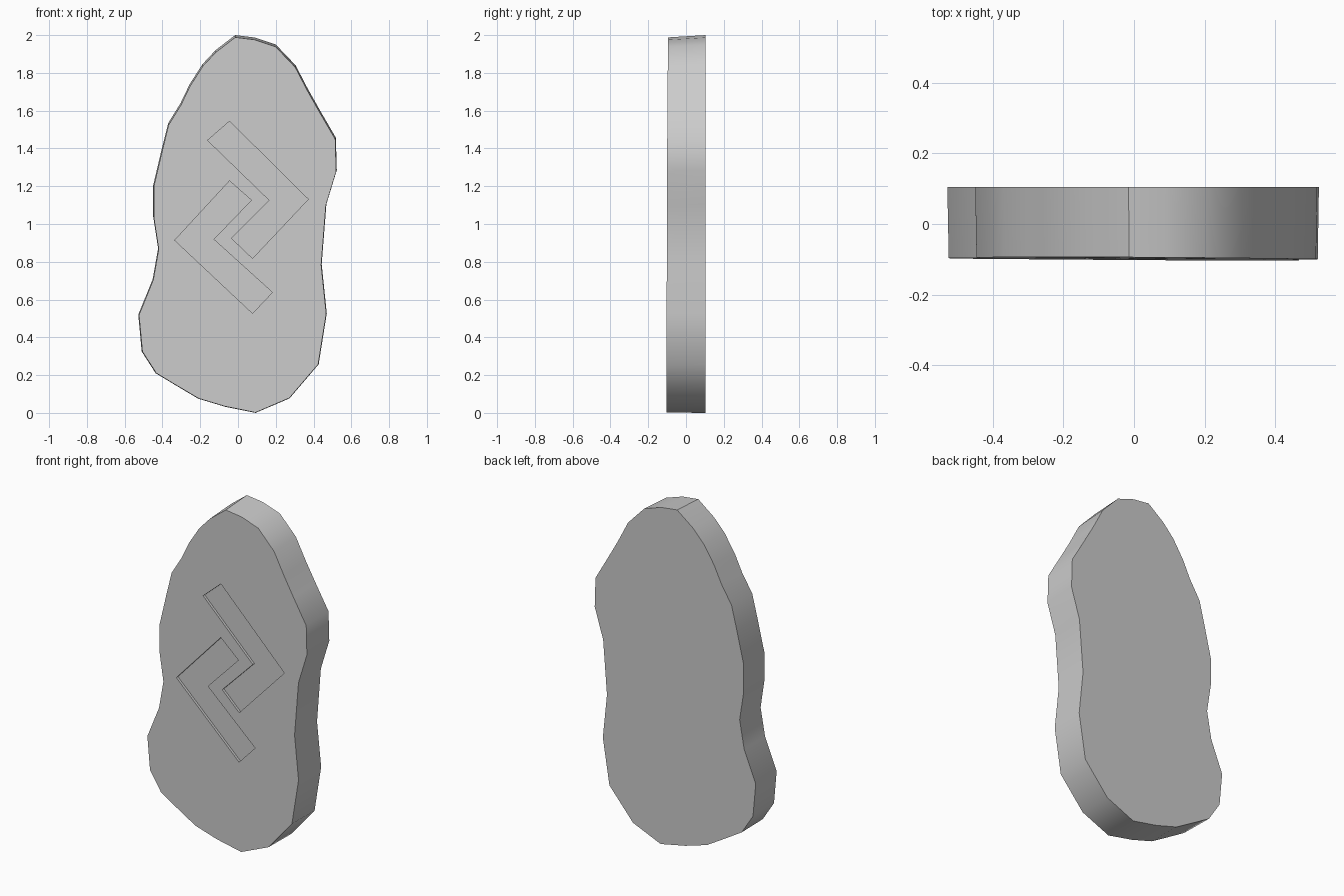
import bpy, bmesh
from math import radians

if "Cube" in bpy.data.objects:
    bpy.data.objects.remove(bpy.data.objects["Cube"])

# Stone outline (x, z), clockwise from the top
OUTLINE = [(-0.015, 2.0), (0.09, 1.987), (0.20, 1.95), (0.305, 1.84), (0.37, 1.715),
           (0.435, 1.60), (0.518, 1.457), (0.523, 1.285), (0.468, 1.105), (0.443, 0.787),
           (0.47, 0.527), (0.427, 0.257), (0.273, 0.077), (0.093, 0.0), (-0.07, 0.033),
           (-0.21, 0.075), (-0.33, 0.146), (-0.436, 0.21), (-0.51, 0.325), (-0.528, 0.52),
           (-0.452, 0.707), (-0.423, 0.871), (-0.449, 1.04), (-0.449, 1.205), (-0.404, 1.396),
           (-0.37, 1.533), (-0.304, 1.64), (-0.256, 1.74), (-0.188, 1.846), (-0.119, 1.92)]

# The two interlocking carved chevrons (x, z)
CHEVRONS = [
    [(-0.045, 1.544), (0.372, 1.131), (0.077, 0.818), (-0.034, 0.924), (0.166, 1.126), (-0.161, 1.443)],
    [(-0.045, 1.228), (0.071, 1.126), (-0.129, 0.919), (0.182, 0.638), (0.077, 0.527), (-0.335, 0.914)],
]


def prism(name, front, back):
    """Closed solid between two matching loops of 3D points."""
    bm = bmesh.new()
    f = [bm.verts.new(p) for p in front]
    b = [bm.verts.new(p) for p in back]
    bm.faces.new(f)
    bm.faces.new(b[::-1])
    n = len(f)
    for i in range(n):
        j = (i + 1) % n
        bm.faces.new((f[j], f[i], b[i], b[j]))
    bmesh.ops.recalc_face_normals(bm, faces=bm.faces)
    mesh = bpy.data.meshes.new(name)
    bm.to_mesh(mesh)
    bm.free()
    obj = bpy.data.objects.new(name, mesh)
    bpy.context.collection.objects.link(obj)
    return obj


def front_y(x, z):
    """Slightly tilted front plane of the slab."""
    return -0.098 - 0.006 * x + 0.004 * (z - 1)


# Stone slab: front face a touch smaller than the back
small = [(0.05 + (x - 0.05) * 0.993, z * 0.993 + 0.002) for x, z in OUTLINE]
stone = prism("stone_slab",
              [(x, front_y(x, z), z) for x, z in small],
              [(x, 0.104, z) for x, z in OUTLINE])

# Shallow carved grooves
for i, pts in enumerate(CHEVRONS):
    cutter = prism(f"groove_cutter_{i + 1}",
                   [(x, -0.2, z) for x, z in pts],
                   [(x, front_y(x, z) + 0.015, z) for x, z in pts])
    cutter.hide_render = True
    mod = stone.modifiers.new("groove", 'BOOLEAN')
    mod.operation = 'DIFFERENCE'
    mod.solver = 'EXACT'
    mod.object = cutter
    bpy.ops.object.select_all(action='DESELECT')
    bpy.context.view_layer.objects.active = stone
    stone.select_set(True)
    bpy.ops.object.modifier_apply(modifier=mod.name)
    bpy.data.objects.remove(cutter)

# Smooth rim, crisp face edges
bpy.ops.object.shade_smooth_by_angle(angle=radians(40))
